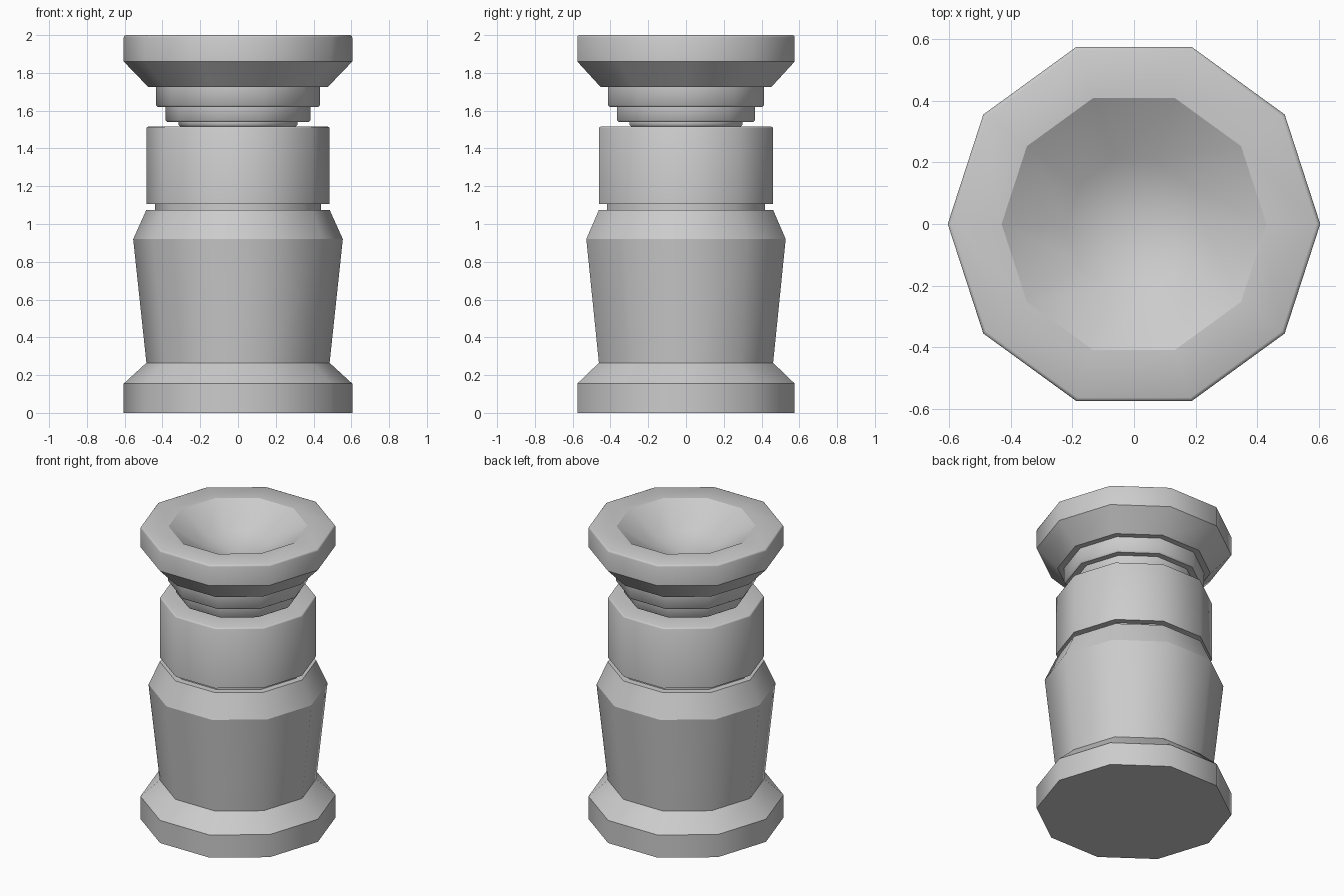
import bpy, bmesh, math

if "Cube" in bpy.data.objects:
    bpy.data.objects.remove(bpy.data.objects["Cube"])

SIDES = 10


def lathe(name, profile, soft=()):
    """Ten-sided turned part from (radius, z) points; 'soft' lists rings left unsharpened."""
    bm = bmesh.new()
    rings = []
    for r, z in profile:
        if r == 0:
            rings.append([bm.verts.new((0, 0, z))] * SIDES)
        else:
            rings.append([bm.verts.new((r * math.cos(math.tau * i / SIDES),
                                        r * math.sin(math.tau * i / SIDES), z))
                          for i in range(SIDES)])
    for low, high in zip(rings, rings[1:]):
        for i in range(SIDES):
            j = (i + 1) % SIDES
            corners = list(dict.fromkeys((low[i], low[j], high[j], high[i])))
            bm.faces.new(corners).smooth = True
    # crisp horizontal rings, smooth round the sides
    for k, ring in enumerate(rings):
        if k not in soft and profile[k][0] > 0:
            for i in range(SIDES):
                edge = bm.edges.get((ring[i], ring[(i + 1) % SIDES]))
                if edge:
                    edge.smooth = False
    mesh = bpy.data.meshes.new(name)
    bm.to_mesh(mesh)
    bm.free()
    obj = bpy.data.objects.new(name, mesh)
    bpy.context.collection.objects.link(obj)
    return obj


# wide foot with sloping shoulder
lathe("foot", [(0, 0), (0.605, 0), (0.605, 0.155), (0.485, 0.265)])

# flared lower body, tapering in at the top
lathe("body", [(0.485, 0.265), (0.555, 0.92), (0.485, 1.075), (0.44, 1.075)])

# recessed groove, then upright collar with softened top edge
lathe("collar", [(0.44, 1.075), (0.44, 1.105), (0.485, 1.105), (0.485, 1.507),
                 (0.482, 1.513), (0.474, 1.516), (0.305, 1.516)], soft=(3, 4, 5))

# stepped neck rings with softened lower edges
lathe("neck", [(0.305, 1.516), (0.315, 1.525), (0.315, 1.54), (0.375, 1.54),
               (0.385, 1.55), (0.385, 1.62), (0.425, 1.62), (0.435, 1.63),
               (0.435, 1.725)], soft=(1, 4, 7))

# flared cup with flat rim and sunken bowl
lathe("cup", [(0.435, 1.725), (0.475, 1.725), (0.605, 1.86), (0.605, 1.988),
              (0.602, 1.996), (0.593, 2.0), (0.43, 2.0), (0.22, 1.87),
              (0, 1.79)], soft=(3, 4, 5, 7))
